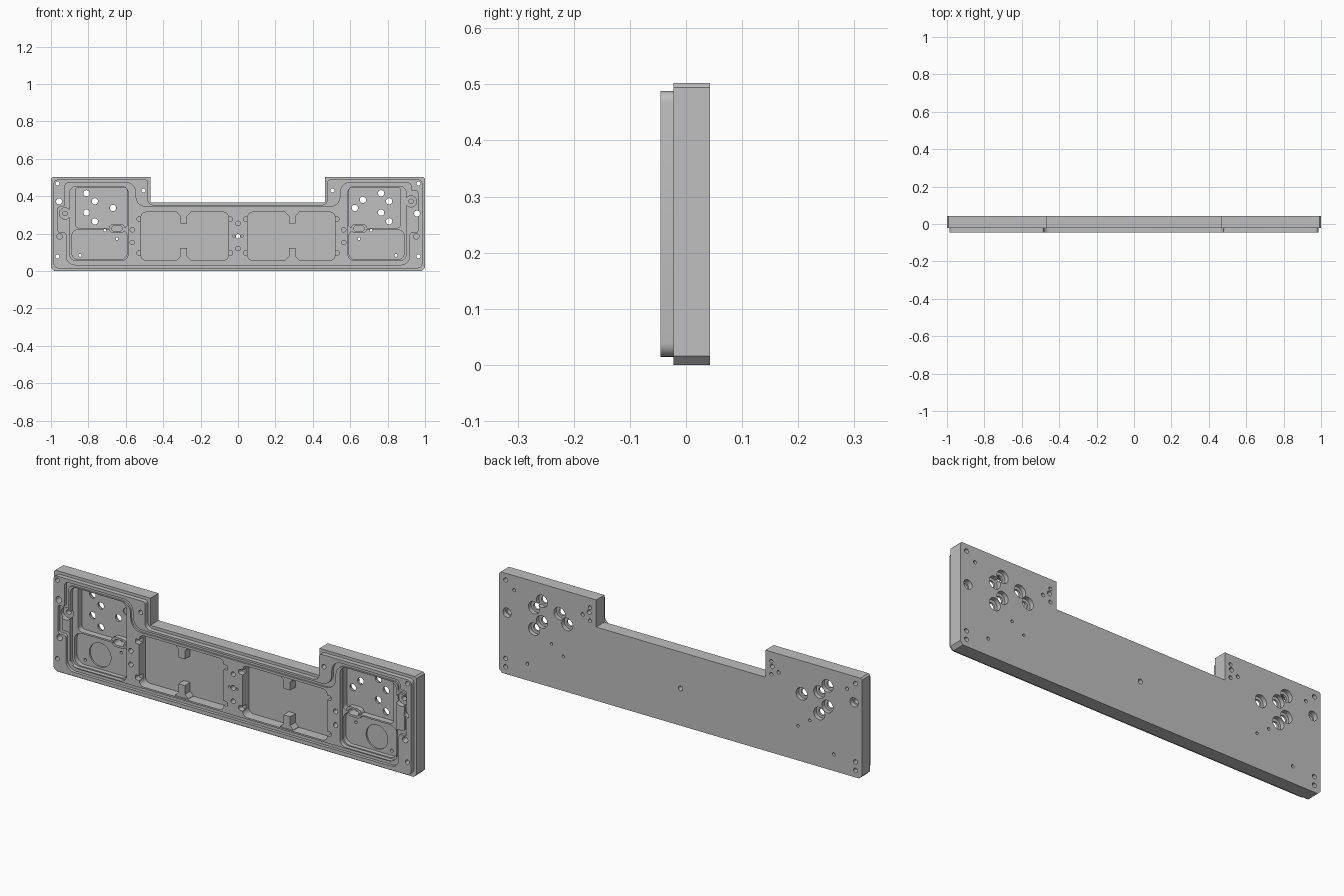
import bpy, bmesh, math
from mathutils import Vector

cube = bpy.data.objects.get("Cube")
if cube:
    bpy.data.objects.remove(cube, do_unlink=True)

FRONT, STEP, BACK = -0.045, -0.022, 0.043

metal = bpy.data.materials.new("grey_metal")
metal.use_nodes = True
GREY = (0.52, 0.52, 0.52, 1)
metal.diffuse_color = GREY
metal.node_tree.nodes["Principled BSDF"].inputs["Base Color"].default_value = GREY


def fillet(pts, r, seg=5):
    """Round each corner of an xz polygon with radius r (number or list)."""
    out, n = [], len(pts)
    for i, p in enumerate(pts):
        rad = r[i] if isinstance(r, (list, tuple)) else r
        p, a, b = Vector(p), Vector(pts[i - 1]), Vector(pts[(i + 1) % n])
        if rad <= 0:
            out.append(p)
            continue
        u, v = (a - p).normalized(), (b - p).normalized()
        t = min(rad, 0.49 * (a - p).length, 0.49 * (b - p).length)
        half = u.angle(v) / 2
        rr = t * math.tan(half)
        c = p + (u + v).normalized() * (rr / math.sin(half))
        s, e = p + u * t - c, p + v * t - c
        turn = s.angle_signed(e)
        for k in range(seg + 1):
            ang = -turn * k / seg
            out.append(c + Vector((s.x * math.cos(ang) - s.y * math.sin(ang),
                                   s.x * math.sin(ang) + s.y * math.cos(ang))))
    return out


def rect(x0, x1, z0, z1):
    x0, x1 = min(x0, x1), max(x0, x1)
    return [(x0, z0), (x1, z0), (x1, z1), (x0, z1)]


def prism(name, pts, y0, y1):
    """Solid with an xz outline between two depths."""
    bm = bmesh.new()
    face = bm.faces.new([bm.verts.new((p[0], y0, p[1])) for p in pts])
    ext = bmesh.ops.extrude_face_region(bm, geom=[face])["geom"]
    bmesh.ops.translate(bm, vec=(0, y1 - y0, 0),
                        verts=[g for g in ext if isinstance(g, bmesh.types.BMVert)])
    bmesh.ops.recalc_face_normals(bm, faces=bm.faces)
    me = bpy.data.meshes.new(name)
    bm.to_mesh(me)
    bm.free()
    me.materials.append(metal)
    ob = bpy.data.objects.new(name, me)
    bpy.context.collection.objects.link(ob)
    return ob


def combine(target, tool, op):
    mod = target.modifiers.new(op.lower(), "BOOLEAN")
    mod.operation, mod.solver, mod.object = op, "EXACT", tool
    bpy.context.view_layer.objects.active = target
    bpy.ops.object.modifier_apply(modifier=mod.name)
    bpy.data.objects.remove(tool, do_unlink=True)


def cut(target, pts, y0, y1):
    combine(target, prism("cutter", pts, y0, y1), "DIFFERENCE")


def circle(x, z, r, n=20):
    return [(x + r * math.cos(2 * math.pi * k / n), z + r * math.sin(2 * math.pi * k / n))
            for k in range(n)]


def hole(x, z, r, y0=-0.1, y1=0.1):
    cut(body, circle(x, z, r), y0, y1)


def outline(d):
    """Stepped bar outline, shrunk inward by d."""
    return [(-1 + d, d), (1 - d, d), (1 - d, .502 - d), (.465 + d, .502 - d),
            (.465 + d, .367 - d), (-.468 - d, .367 - d), (-.468 - d, .502 - d), (-1 + d, .502 - d)]


def seal(d):
    """Seal contour: steps inward at the screws and outward at the ring holes."""
    def side(s, j0, j1):
        return [(s * (.918 - d), .033 + d), (s * (.918 - d), j0 + d), (s * (.962 - d), j0 + d),
                (s * (.962 - d), j1 - d), (s * (.925 - d), j1 - d), (s * (.925 - d), .472 - d),
                (s * (.548 + d), .472 - d), (s * (.548 + d), .343 - d)]
    pts = side(1, .205, .428) + side(-1, .205, .345)[::-1]
    return fillet(pts, [.045, .012, .012, .012, .012, .02, .05, .055,
                        .055, .05, .02, .012, .012, .012, .012, .045])


# Back plate with clipped corners, joined to the raised front rim
plate = outline(0)
plate = ([(-1 + .016, 0), (1 - .016, 0), (1, .016), (1, .494), (.992, .502)] + plate[3:7]
         + [(-.992, .502), (-1, .494)] + [(-1, .016)])
body = prism("panel_body", plate, STEP, BACK)
rim = prism("rim", fillet(outline(.014), [.025, .025, .02, .012, .03, .03, .012, .02]), FRONT, 0)
combine(body, rim, "UNION")

# Seal groove: cut the full contour, then put the inner land back
cut(body, seal(0), -.1, -.030)
combine(body, prism("land", seal(.017), -.038, -.025), "UNION")

for s in (-1, 1):
    # End pockets: shallow ledge, upper square and lower bay
    cut(body, fillet(rect(s * .90, s * .588, .055, .452), .035), -.1, -.018)
    cut(body, fillet(rect(s * .87, s * .592, .23, .447), .02), -.1, .012)
    cut(body, fillet(rect(s * .89, s * .592, .06, .222), .04), -.1, .004)
    hole(s * .763, .13, .06, -.1, .012)
    # Long central bays with widened middle at the screw lands
    cut(body, fillet(rect(s * .518, s * .052, .058, .314), .025), -.1, .012)
    cut(body, fillet(rect(s * .54, s * .03, .085, .108), .008), -.1, -.01)
    cut(body, fillet(rect(s * .54, s * .03, .265, .288), .008), -.1, -.01)
    # Posts reaching into each bay
    for z0, z1, zb in ((.05, .122, .06), (.32, .253, .312)):
        dz = .018 if z1 > z0 else -.018
        post = [(s * .29 - .036, z0), (s * .29 - .036, zb), (s * .29 - .018, zb + dz),
                (s * .29 - .018, z1), (s * .29 + .018, z1), (s * .29 + .018, zb + dz),
                (s * .29 + .036, zb), (s * .29 + .036, z0)]
        combine(body, prism("post", post, -.03, .02), "UNION")
    # Collared slot beside the bay
    combine(body, prism("slot_collar", fillet(rect(s * .647 - .042, s * .647 + .042, .203, .251),
                                              .023), -.012, .02), "UNION")
    cut(body, fillet(rect(s * .647 - .028, s * .647 + .028, .213, .241), .0135), -.1, .03)
    # Screw holes through the corners, shoulders and lower bay
    for x, z, r in ((.965, .468, .011), (.965, .077, .011), (.505, .43, .011),
                    (.845, .083, .008), (.712, .217, .007), (.647, .172, .007)):
        hole(s * x, z, r)
    for x, z, r in ((.565, .22, .012), (.565, .152, .012), (.953, .185, .015)):
        hole(s * x, z, r, -.1, .0)
    # Shallow blind holes on the back
    for x, z, r in ((.965, .035, .011), (.918, .43, .008), (.54, .41, .009),
                    (.5, .455, .009), (.5, .39, .009)):
        hole(s * x, z, r, .02, .1)

# Ring holes and large side holes swap height between the two ends
for x, ring_z, side_z in ((-1, .307, .372), (1, .372, .307)):
    hole(x * .925, ring_z, .03, -.1, -.012)
    hole(x * .925, ring_z, .012, -.1, .02)
    hole(x * .957, side_z, .016)
    hole(x * .957, side_z, .023, .02, .1)

# Cable holes, counterbored from the back
cable = [(-.81, .415), (-.765, .372), (-.81, .312), (-.765, .265), (-.668, .337),
         (.765, .415), (.808, .372), (.765, .312), (.808, .265), (.668, .38), (.625, .337)]
for x, z in cable:
    hole(x, z, .017)
    hole(x, z, .031, .022, .1)
hole(-.625, .38, .017, -.1, .018)

# Middle divider screws
for z, depth in ((.254, 0), (.186, .1), (.12, 0)):
    hole(0, z, .012, -.1, depth)
for x in (-.022, .022):
    hole(x, .186, .006, -.1, -.01)

# Smooth round walls, crisp edges elsewhere
bpy.ops.object.select_all(action="DESELECT")
body.select_set(True)
bpy.context.view_layer.objects.active = body
bpy.ops.object.shade_smooth_by_angle(angle=math.radians(30))
